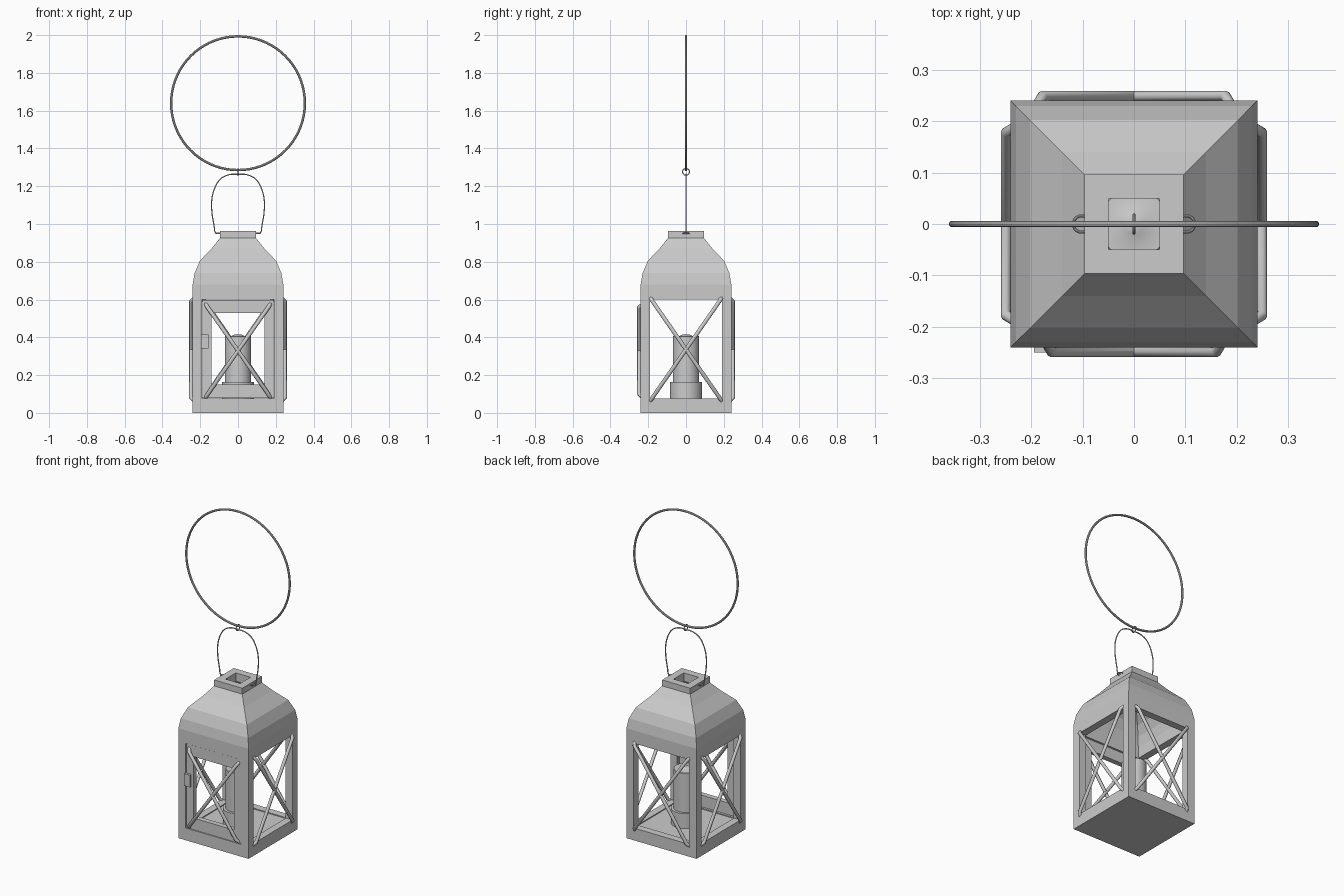
import bpy, bmesh
from math import pi, cos, sin, sqrt
from mathutils import Matrix, Vector

if "Cube" in bpy.data.objects:
    bpy.data.objects.remove(bpy.data.objects["Cube"])


def mesh_object(name, bm, smooth=False):
    bmesh.ops.recalc_face_normals(bm, faces=bm.faces)
    me = bpy.data.meshes.new(name)
    bm.to_mesh(me)
    bm.free()
    ob = bpy.data.objects.new(name, me)
    bpy.context.collection.objects.link(ob)
    if smooth:
        bpy.ops.object.select_all(action='DESELECT')
        ob.select_set(True)
        bpy.context.view_layer.objects.active = ob
        bpy.ops.object.shade_smooth_by_angle()
    return ob


def loft(name, profile, n, smooth=False):
    """Stack n-sided rings of (half width, z) and cap both ends; n = 4 is square."""
    bm = bmesh.new()
    k, start = (sqrt(2), pi / 4) if n == 4 else (1, 0)
    rings = []
    for r, z in profile:
        rings.append([bm.verts.new((k * r * cos(start + 2 * pi * i / n),
                                    k * r * sin(start + 2 * pi * i / n), z)) for i in range(n)])
    for a, b in zip(rings, rings[1:]):
        for i in range(n):
            j = (i + 1) % n
            bm.faces.new((a[i], a[j], b[j], b[i]))
    bm.faces.new(rings[0])
    bm.faces.new(rings[-1])
    return mesh_object(name, bm, smooth)


def box(name, lo, hi):
    bm = bmesh.new()
    bmesh.ops.create_cube(bm, size=1)
    lo, hi = Vector(lo), Vector(hi)
    for v in bm.verts:
        v.co = (lo + hi) / 2 + Vector(c * s for c, s in zip(v.co, hi - lo))
    return mesh_object(name, bm)


def tube(name, points, radius, kind='POLY', res=2):
    cu = bpy.data.curves.new(name, 'CURVE')
    cu.dimensions = '3D'
    cu.bevel_depth = radius
    cu.bevel_resolution = res
    cu.use_fill_caps = True
    sp = cu.splines.new(kind)
    sp.points.add(len(points) - 1)
    for p, c in zip(sp.points, points):
        p.co = (*c, 1)
    if kind == 'NURBS':
        sp.order_u = 3
        sp.use_endpoint_u = True
        sp.resolution_u = 6
    ob = bpy.data.objects.new(name, cu)
    bpy.context.collection.objects.link(ob)
    return ob


def torus(name, loc, rot, major, minor, seg=64):
    bpy.ops.mesh.primitive_torus_add(location=loc, rotation=rot, major_radius=major,
                                     minor_radius=minor, major_segments=seg, minor_segments=10)
    ob = bpy.context.object
    ob.name = name
    bpy.ops.object.shade_smooth_by_angle()
    return ob


def cut(target, *cutters):
    for c in cutters:
        c.hide_render = True
        m = target.modifiers.new("cut", 'BOOLEAN')
        m.operation, m.solver, m.object = 'DIFFERENCE', 'EXACT', c
    bpy.ops.object.select_all(action='DESELECT')
    target.select_set(True)
    bpy.context.view_layer.objects.active = target
    for m in list(target.modifiers):
        bpy.ops.object.modifier_apply(modifier=m.name)
    for c in cutters:
        bpy.data.objects.remove(c)


# Housing: hollow square shell with curved roof, open neck and a window in each side
housing = loft("housing", [
    (0.24, 0), (0.24, 0.68), (0.23, 0.74), (0.202, 0.805), (0.14, 0.87),
    (0.096, 0.925), (0.096, 0.962), (0.05, 0.962), (0.05, 0.91),
    (0.098, 0.845), (0.16, 0.785), (0.185, 0.73), (0.195, 0.67), (0.195, 0.07)], 4)
cut(housing,
    box("window_cutter_x", (-0.3, -0.19, 0.076), (0.3, 0.19, 0.6)),
    box("window_cutter_y", (-0.19, -0.3, 0.076), (0.19, 0.3, 0.6)))

# Front door frame and latch
door = box("door_frame", (-0.187, -0.237, 0.078), (0.187, -0.205, 0.598))
cut(door, box("door_cutter", (-0.14, -0.3, 0.15), (0.14, -0.1, 0.53)))
box("door_latch", (-0.195, -0.25, 0.34), (-0.155, -0.225, 0.415))

# Crossed bars on all four sides, ends bent back into the frame
for i, side in enumerate(("front", "right", "back", "left")):
    w, z0, z1 = (0.172, 0.08, 0.578) if i == 0 else (0.19, 0.06, 0.612)
    for s in (-1, 1):
        t = 0.02
        path = [(-s * w, -0.228, z0), (-s * (w - 0.012), -0.249, z0 + t),
                (s * (w - 0.012), -0.249, z1 - t), (s * w, -0.228, z1)]
        bar = tube(side + ("_bar_a" if s < 0 else "_bar_b"), path, 0.0105)
        bar.matrix_world = Matrix.Rotation(i * pi / 2, 4, 'Z')

# Candle and its holder
loft("candle_holder", [(0.085, 0.069), (0.085, 0.163)], 32, True)
loft("candle", [(0.07, 0.16), (0.07, 0.404), (0.067, 0.407), (0.035, 0.407),
                (0.02, 0.414), (0.006, 0.416)], 32, True)

# Wire handle with eyelets on the neck
half = [(0.1, 0.952), (0.123, 0.948), (0.125, 0.985), (0.14, 1.06), (0.14, 1.15),
        (0.105, 1.235), (0.05, 1.264)]
pts = [(-x, 0, z) for x, z in half] + [(0, 0, 1.263)] + [(x, 0, z) for x, z in reversed(half)]
tube("wire_handle", pts, 0.0035, 'NURBS', 1)
for s in (-1, 1):
    torus("handle_eyelet", (s * 0.102, 0, 0.951), (0, 0, 0), 0.016, 0.003, 20)

# Small link and large hanging ring
torus("link_ring", (0, 0, 1.276), (0, pi / 2, 0), 0.018, 0.003, 24)
torus("hanging_ring", (0, 0, 1.6395), (pi / 2, 0, 0), 0.354, 0.0065, 72)
